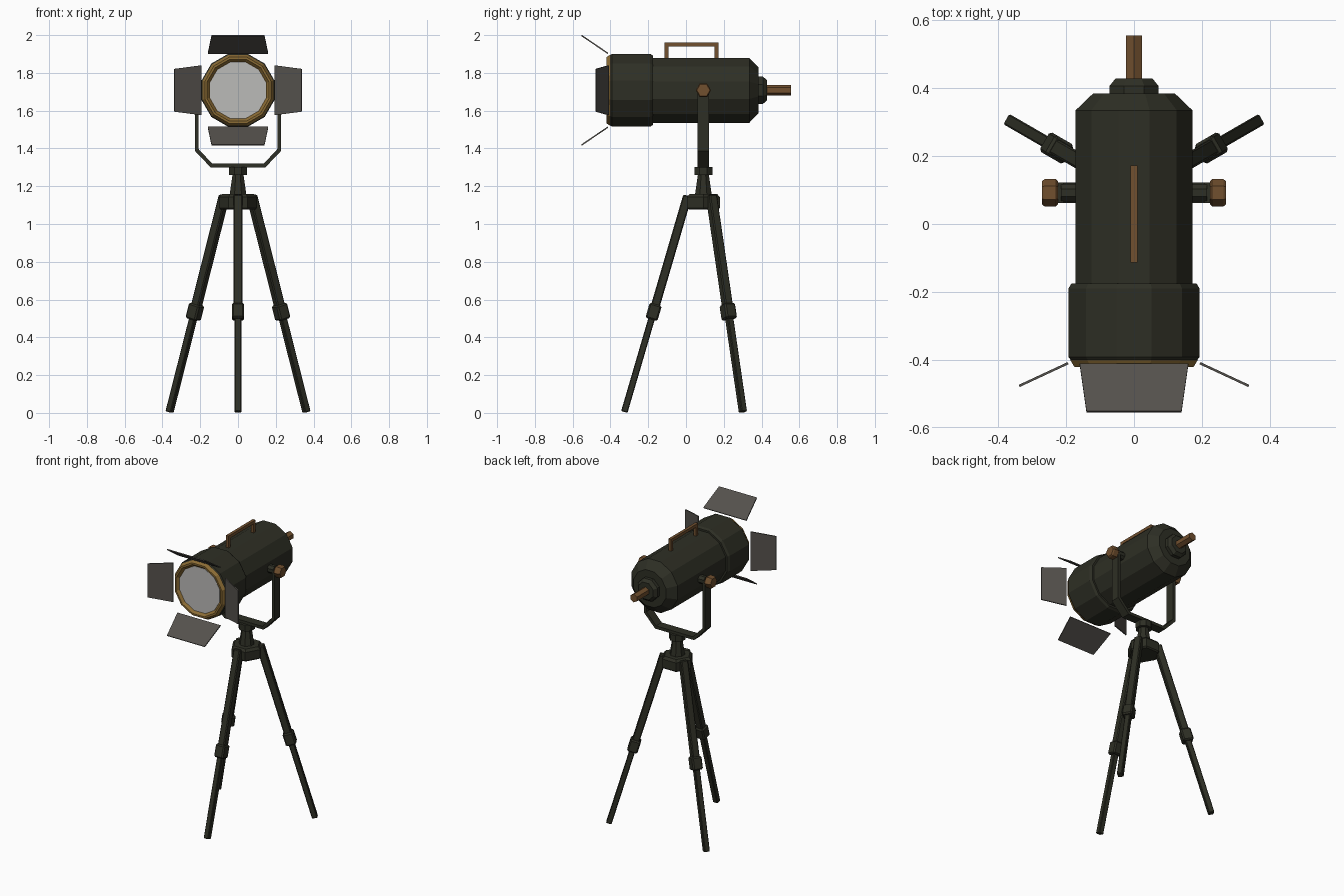
import bpy, bmesh
from math import pi, sin, cos
from mathutils import Matrix, Vector

cube = bpy.data.objects.get("Cube")
if cube:
    bpy.data.objects.remove(cube, do_unlink=True)


def material(name, rgb):
    m = bpy.data.materials.new(name)
    m.use_nodes = True
    m.diffuse_color = (*rgb, 1)
    m.node_tree.nodes["Principled BSDF"].inputs["Base Color"].default_value = (*rgb, 1)
    return m


DARK = material("dark olive metal", (0.027, 0.028, 0.018))
BROWN = material("brown wood", (0.165, 0.08, 0.028))
BRASS = material("brass", (0.26, 0.15, 0.035))
GREY = material("grey door metal", (0.09, 0.083, 0.073))
GLASS = material("pale lens", (0.5, 0.495, 0.485))

AXIS_Z = 1.708   # height of the lamp axis
PIVOT_Y = 0.092  # depth of the stand
ALONG_Y = Matrix.Rotation(-pi / 2, 4, "X")
ALONG_X = Matrix.Rotation(pi / 2, 4, "Y")
UPRIGHT = Matrix.Identity(4)


def finish(name, bm, mat):
    bmesh.ops.recalc_face_normals(bm, faces=bm.faces)
    mesh = bpy.data.meshes.new(name)
    bm.to_mesh(mesh)
    bm.free()
    mesh.materials.append(mat)
    ob = bpy.data.objects.new(name, mesh)
    bpy.context.collection.objects.link(ob)
    return ob


def lathe(name, profile, sides, mat, turn=UPRIGHT, at=(0, 0, 0), phase=0.5):
    """Faceted solid from (flat-to-centre radius, height) pairs."""
    bm = bmesh.new()
    rings = []
    for r, h in profile:
        r /= cos(pi / sides)
        angles = [(k + phase) * 2 * pi / sides for k in range(sides)]
        rings.append([bm.verts.new((r * cos(a), r * sin(a), h)) for a in angles])
    for lo, hi in zip(rings, rings[1:]):
        for k in range(sides):
            n = (k + 1) % sides
            bm.faces.new((lo[k], lo[n], hi[n], hi[k]))
    bm.faces.new(rings[0])
    bm.faces.new(rings[-1])
    bm.transform(Matrix.Translation(at) @ turn)
    return finish(name, bm, mat)


def bracket(name, outer, inner, half, mat, place):
    """U-shaped strap mirrored about its middle, given half outlines."""
    pts = outer + [(-a, b) for a, b in reversed(outer)]
    pts += [(-a, b) for a, b in inner] + list(reversed(inner))
    bm = bmesh.new()
    face = bm.faces.new([bm.verts.new(place(a, b, -half)) for a, b in pts])
    ext = bmesh.ops.extrude_face_region(bm, geom=[face])
    moved = [v for v in ext["geom"] if isinstance(v, bmesh.types.BMVert)]
    shift = Vector(place(0, 0, half)) - Vector(place(0, 0, -half))
    bmesh.ops.translate(bm, verts=moved, vec=shift)
    return finish(name, bm, mat)


def bar(name, start, end, width, mat):
    """Square bar with chamfered edges between two points."""
    d = end - start
    bm = bmesh.new()
    bmesh.ops.create_cube(bm, size=1)
    bm.transform(Matrix.Diagonal((width, width, d.length, 1)))
    bm.transform(Matrix.Translation((start + end) / 2) @ d.to_track_quat("Z", "Y").to_matrix().to_4x4())
    ob = finish(name, bm, mat)
    bev = ob.modifiers.new("chamfer", "BEVEL")
    bev.width = width * 0.12
    bev.segments = 1
    return ob


# Lamp housing, all along the y axis
lamp = (0, 0, AXIS_Z)
lathe("lamp_body", [(0.172, -0.2), (0.172, 0.335), (0.12, 0.385)], 12, DARK, ALONG_Y, lamp)
lathe("lamp_hood", [(0.187, -0.4), (0.193, -0.392), (0.193, -0.19), (0.184, -0.175)],
      12, DARK, ALONG_Y, lamp)
lathe("lens_ring", [(0.187, -0.395), (0.187, -0.402), (0.175, -0.422), (0.164, -0.422), (0.15, -0.405)],
      12, BRASS, ALONG_Y, lamp)
lathe("lens", [(0.149, -0.4), (0.149, -0.407)], 12, GLASS, ALONG_Y, lamp)
lathe("rear_cap", [(0.072, 0.38), (0.072, 0.407), (0.055, 0.428)], 8, DARK, ALONG_Y, lamp)
lathe("rear_grip", [(0.024, 0.42), (0.024, 0.555)], 6, BROWN, ALONG_Y, lamp)

# Carrying handle on top
bracket("top_handle", [(0.143, 1.87), (0.143, 1.96)], [(0.122, 1.87), (0.122, 1.94)],
        0.01, BROWN, lambda a, b, t: (t, a + 0.029, b))

# Yoke with its axles and knobs
bracket("yoke", [(0.228, 1.72), (0.228, 1.387), (0.145, 1.3)],
        [(0.208, 1.72), (0.208, 1.396), (0.137, 1.32)],
        0.03, DARK, lambda a, b, t: (a, t + PIVOT_Y, b))
for side, s in (("left", 1), ("right", -1)):
    turn = Matrix.Rotation(s * pi / 2, 4, "Y")
    hub = (0, PIVOT_Y, AXIS_Z)
    lathe(side + "_axle", [(0.026, 0.16), (0.026, 0.215)], 8, DARK, turn, hub)
    lathe(side + "_knob", [(0.03, 0.224), (0.035, 0.23), (0.035, 0.263), (0.03, 0.271)],
          6, BROWN, turn, hub)

# Barn doors hinged around the hood
for i, name in enumerate(("left", "top", "right", "bottom")):
    if i % 2:
        corners = [(0.195, -0.413, 0.16), (0.29, -0.553, 0.14)]
    else:
        corners = [(0.194, -0.41, 0.132), (0.338, -0.477, 0.113)]
    (r0, y0, w0), (r1, y1, w1) = corners
    bm = bmesh.new()
    quad = [(r0, y0, -w0), (r0, y0, w0), (r1, y1, w1), (r1, y1, -w1)]
    bm.faces.new([bm.verts.new(c) for c in quad])
    bm.transform(Matrix.Translation(lamp) @ Matrix.Rotation(-i * pi / 2, 4, "Y"))
    door = finish(name + "_barn_door", bm, GREY)
    solid = door.modifiers.new("thickness", "SOLIDIFY")
    solid.thickness = 0.007
    solid.offset = 0

# Stand head: swivel disc, tapered neck and leg hub
stand = (0, PIVOT_Y, 0)
lathe("swivel_disc", [(0.047, 1.26), (0.047, 1.302)], 8, DARK, at=stand)
lathe("neck", [(0.045, 1.15), (0.029, 1.262)], 8, DARK, at=stand)
lathe("leg_hub", [(0.08, 1.078), (0.087, 1.086), (0.087, 1.142), (0.074, 1.158)],
      6, DARK, at=stand, phase=0)

# Three telescopic legs
for name, angle in (("front", -pi / 2), ("back_left", pi / 6), ("back_right", 5 * pi / 6)):
    out = Vector((cos(angle), sin(angle), 0))

    def point(z):
        return Vector((0, PIVOT_Y, z)) + out * (0.42 - 0.2925 * z)

    bar(name + "_lower_leg", point(0.005), point(0.55), 0.035, DARK)
    bar(name + "_upper_leg", point(0.54), point(1.15), 0.047, DARK)
    bar(name + "_leg_collar", point(0.495), point(0.575), 0.066, DARK)
